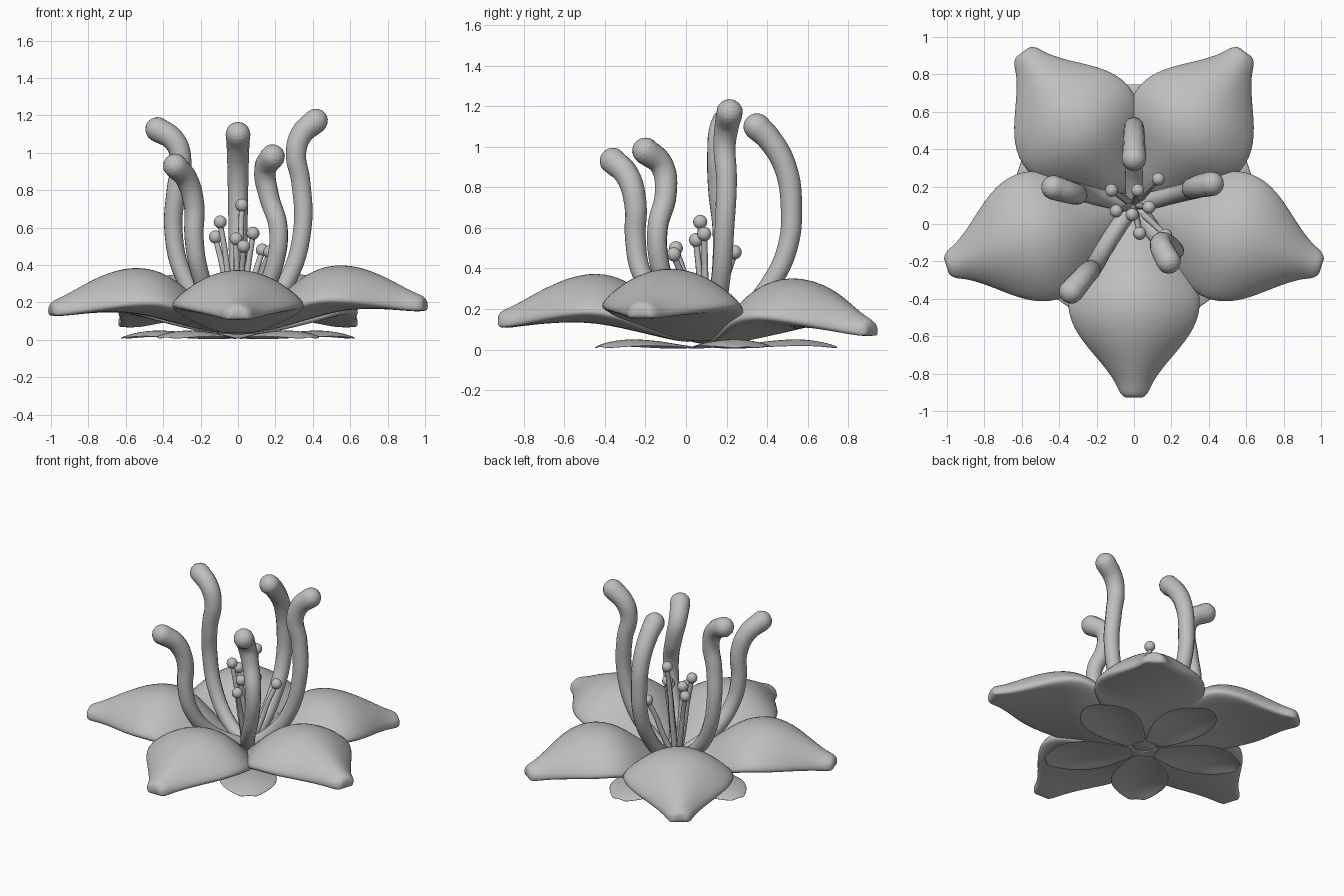
import bpy
import bmesh
import math
from mathutils import Vector

cube = bpy.data.objects.get("Cube")
if cube:
    bpy.data.objects.remove(cube, do_unlink=True)

CENTRE = Vector((0, 0.1, 0))
GREY = (0.52, 0.52, 0.52, 1)

grey = bpy.data.materials.new("plain_grey")
grey.use_nodes = True
grey.diffuse_color = GREY
grey.node_tree.nodes["Principled BSDF"].inputs["Base Color"].default_value = GREY


def add_object(name, data):
    obj = bpy.data.objects.new(name, data)
    bpy.context.collection.objects.link(obj)
    data.materials.append(grey)
    return obj


def add_mesh(name, bm):
    for f in bm.faces:
        f.smooth = True
    mesh = bpy.data.meshes.new(name)
    bm.to_mesh(mesh)
    bm.free()
    return add_object(name, mesh)


def leaf(name, angle, stations, rim, length=1.0, lift=0.0):
    """Closed blade lofted along +x from (distance, half width, ridge z, edge z, underside z)."""
    bm = bmesh.new()
    across = [i / 3 - 1 for i in range(7)]
    loops = []
    for s, width, ridge, edge, under in stations:
        low = edge - rim
        section = [(v, edge + (ridge - edge) * (1 - v * v)) for v in across]
        section += [(v, low + (under - low) * (1 - v * v)) for v in reversed(across)]
        loops.append([bm.verts.new((s * length, v * width, z + lift * s)) for v, z in section])
    n = len(loops[0])
    for a, b in zip(loops, loops[1:]):
        for i in range(n):
            j = (i + 1) % n
            bm.faces.new((a[i], b[i], b[j], a[j]))
    # Close both ends with strips joining top and underside
    for loop in (loops[0], loops[-1]):
        for i in range(6):
            bm.faces.new((loop[i], loop[i + 1], loop[n - 2 - i], loop[n - 1 - i]))
    bmesh.ops.recalc_face_normals(bm, faces=bm.faces)
    obj = add_mesh(name, bm)
    obj.location = CENTRE
    obj.rotation_euler.z = math.radians(angle)
    sub = obj.modifiers.new("rounding", 'SUBSURF')
    sub.levels = sub.render_levels = 2


def tube(name, points, radii, sides=4):
    """Round tube through the points, closed by a domed end."""
    pts = [Vector(p) for p in points]
    radii = list(radii)
    tip, head = pts[-1], radii[-1]
    ahead = (tip - pts[-2]).normalized()
    for k in range(1, 6):
        turn = math.radians(17.5 * k)
        pts.append(tip + ahead * head * math.sin(turn))
        radii.append(head * math.cos(turn))
    curve = bpy.data.curves.new(name, 'CURVE')
    curve.dimensions = '3D'
    curve.bevel_depth = 1.0
    curve.bevel_resolution = sides
    curve.resolution_u = 6
    curve.use_fill_caps = True
    spline = curve.splines.new('BEZIER')
    spline.bezier_points.add(len(pts) - 1)
    for bp, p, r in zip(spline.bezier_points, pts, radii):
        bp.co = p
        bp.radius = r
        bp.handle_left_type = bp.handle_right_type = 'AUTO'
    add_object(name, curve)


def ball(name, location, radius, flatten=1.0):
    bm = bmesh.new()
    bmesh.ops.create_uvsphere(bm, u_segments=16, v_segments=10, radius=radius)
    obj = add_mesh(name, bm)
    obj.location = location
    obj.scale.z = flatten


# Five thick petals: domed above, nearly flat below, with pinched rounded tips
petal = [(0.06, 0.07, 0.08, 0.065, 0.022), (0.25, 0.215, 0.23, 0.12, 0.065),
         (0.40, 0.34, 0.355, 0.175, 0.10), (0.55, 0.37, 0.39, 0.215, 0.13),
         (0.70, 0.315, 0.36, 0.205, 0.135), (0.85, 0.18, 0.285, 0.18, 0.125),
         (0.96, 0.098, 0.22, 0.16, 0.11), (1.02, 0.08, 0.195, 0.155, 0.105),
         (1.045, 0.045, 0.175, 0.155, 0.115)]
placement = [("front", -90, 0.985, 0.0), ("left", -18, 1.01, 0.045), ("back_left", 54, 0.97, -0.04),
             ("back_right", 126, 0.97, -0.04), ("right", 198, 1.01, 0.02)]
for side, angle, length, lift in placement:
    leaf(side + "_petal", angle, petal, 0.045, length, lift)

# Five thin sepals between the petals
sepal = [(0.08, 0.06, 0.014, 0.009, 0.006), (0.18, 0.12, 0.025, 0.01, 0.017),
         (0.32, 0.185, 0.045, 0.018, 0.037), (0.46, 0.19, 0.055, 0.023, 0.047),
         (0.57, 0.135, 0.04, 0.02, 0.032), (0.65, 0.045, 0.016, 0.01, 0.008)]
for k in range(5):
    leaf(f"sepal_{k + 1}", 90 + 72 * k, sepal, 0.008)

# Base where everything joins
ball("flower_base", CENTRE + Vector((0, 0, 0.055)), 0.09, 0.3)

# Five tall curved styles
styles = {
    "front_right": [(-0.03, 0.07, 0.08), (-0.14, -0.1, 0.2), (-0.21, -0.22, 0.38),
                    (-0.235, -0.25, 0.55), (-0.235, -0.25, 0.72), (-0.275, -0.29, 0.86),
                    (-0.335, -0.36, 0.93)],
    "front_left": [(0.02, 0.08, 0.08), (0.12, -0.06, 0.22), (0.2, -0.13, 0.42),
                   (0.215, -0.14, 0.6), (0.165, -0.1, 0.77), (0.145, -0.12, 0.91),
                   (0.185, -0.2, 0.98)],
    "left": [(0.03, 0.11, 0.08), (0.15, 0.14, 0.17), (0.27, 0.17, 0.33), (0.345, 0.19, 0.6),
             (0.335, 0.2, 0.85), (0.31, 0.19, 1.0), (0.34, 0.2, 1.1), (0.415, 0.215, 1.17)],
    "right": [(-0.03, 0.11, 0.08), (-0.17, 0.14, 0.17), (-0.29, 0.17, 0.34),
              (-0.345, 0.18, 0.58), (-0.33, 0.16, 0.8), (-0.305, 0.16, 0.97),
              (-0.345, 0.17, 1.07), (-0.43, 0.195, 1.125)],
    "back": [(0, 0.13, 0.08), (0, 0.27, 0.16), (0, 0.42, 0.33), (0, 0.5, 0.5),
             (0, 0.52, 0.7), (0, 0.49, 0.9), (0, 0.41, 1.04), (0, 0.35, 1.1)],
}
for side, points in styles.items():
    n = len(points) - 1
    tube(side + "_style", points, [0.046 + 0.02 * (i / n) ** 2 for i in range(n + 1)])

# Short stamens, each a thin bowed stalk with a ball on top
anthers = [(-0.12, 0.18, 0.55), (0.02, 0.18, 0.72), (0.13, 0.24, 0.48), (0.08, 0.09, 0.57),
           (-0.095, 0.07, 0.63), (-0.01, 0.05, 0.54), (0.03, -0.05, 0.5), (0.17, -0.06, 0.47)]
for k, top in enumerate(anthers, 1):
    top = Vector(top)
    out = top - CENTRE
    path = [CENTRE + Vector((out.x * f, out.y * f, 0.08 + (top.z - 0.08) * h))
            for f, h in ((0.15, 0), (0.5, 0.4), (0.72, 0.7), (1, 0.98))]
    tube(f"stamen_stalk_{k}", path, [0.02, 0.018, 0.016, 0.015], 2)
    ball(f"stamen_tip_{k}", top, 0.035)
